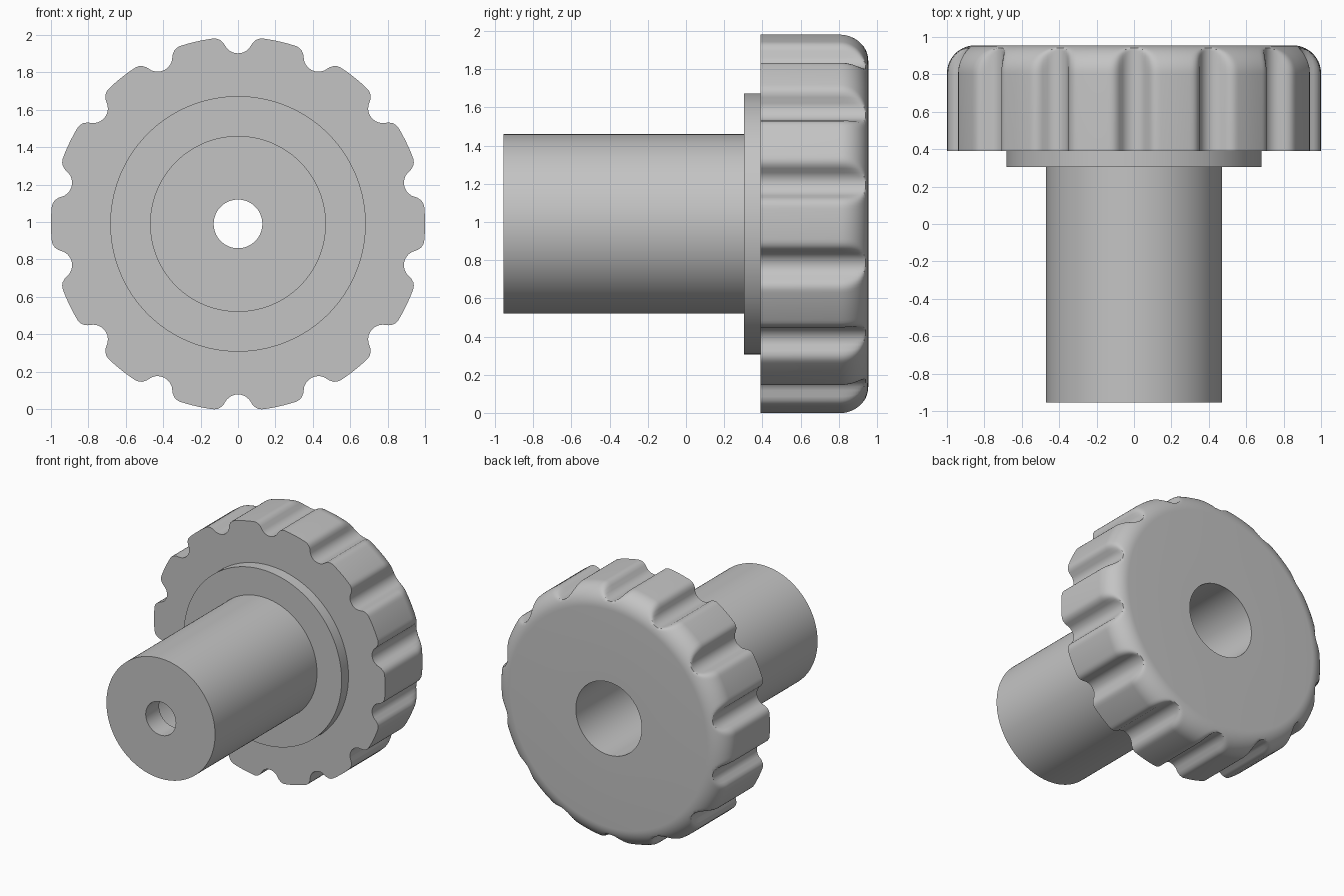
import bpy, bmesh
from math import sin, cos, pi, sqrt, acos, atan2, radians

cube = bpy.data.objects.get("Cube")
if cube:
    bpy.data.objects.remove(cube, do_unlink=True)

GREY = (0.55, 0.55, 0.55, 1.0)
mat = bpy.data.materials.new("plain grey")
mat.use_nodes = True
mat.diffuse_color = GREY
mat.node_tree.nodes["Principled BSDF"].inputs["Base Color"].default_value = GREY

LOBES, STEPS = 14, 28
AXIS_Z = 0.99
GROOVE_R, GROOVE_C, FILLET = 0.08, 0.992, 0.06   # finger groove section
FRONT, BACK, EDGE = 0.39, 0.955, 0.15            # knob depth and rim rounding
BORE = 0.285


def grip_radius(theta, rim):
    """Radius of the fluted outline at angle theta from a groove centre."""
    if rim <= GROOVE_C - GROOVE_R:
        return rim
    d = rim - FILLET
    reach = GROOVE_R + FILLET
    phi = acos(min(1, (d * d + GROOVE_C ** 2 - reach ** 2) / (2 * d * GROOVE_C)))
    if theta >= phi:
        return rim
    k = GROOVE_R / reach
    joint = atan2(k * d * sin(phi), GROOVE_C + k * (d * cos(phi) - GROOVE_C))
    if theta < joint:
        return GROOVE_C * cos(theta) - sqrt(max(0, GROOVE_R ** 2 - (GROOVE_C * sin(theta)) ** 2))
    off = theta - phi
    return d * cos(off) + sqrt(max(0, FILLET ** 2 - (d * sin(off)) ** 2))


def turned_part(name, profile, fluted=()):
    """Sweep a closed (radius, y) loop round the y axis; chosen rings get flutes."""
    count = LOBES * STEPS
    sector = 2 * pi / LOBES
    bm = bmesh.new()
    rings = []
    for i, (radius, y) in enumerate(profile):
        ring = []
        for j in range(count):
            a = 2 * pi * j / count
            local = (j % STEPS) * sector / STEPS
            r = grip_radius(min(local, sector - local), radius) if i in fluted else radius
            ring.append(bm.verts.new((r * sin(a), y, AXIS_Z + r * cos(a))))
        rings.append(ring)
    for i, ring in enumerate(rings):
        nxt = rings[(i + 1) % len(rings)]
        for j in range(count):
            k = (j + 1) % count
            bm.faces.new((ring[j], ring[k], nxt[k], nxt[j]))
    bmesh.ops.recalc_face_normals(bm, faces=bm.faces[:])
    mesh = bpy.data.meshes.new(name)
    bm.to_mesh(mesh)
    bm.free()
    mesh.materials.append(mat)
    obj = bpy.data.objects.new(name, mesh)
    bpy.context.collection.objects.link(obj)
    bpy.ops.object.select_all(action='DESELECT')
    obj.select_set(True)
    bpy.context.view_layer.objects.active = obj
    bpy.ops.object.shade_smooth_by_angle(angle=radians(35))
    return obj


# Hollow shaft with flange and a narrow hole through its front wall
turned_part("shaft", [
    (0.13, -0.955), (0.47, -0.955), (0.47, 0.305), (0.683, 0.305),
    (0.683, FRONT), (BORE, FRONT), (BORE, -0.79), (0.13, -0.79)])

# Fluted hand grip with a rounded rear rim
ROUND = 14
rim = [(1 - EDGE + EDGE * cos(t), BACK - EDGE + EDGE * sin(t))
       for t in (pi / 2 * i / ROUND for i in range(ROUND + 1))]
turned_part("grip", [(BORE, FRONT), (1.0, FRONT)] + rim + [(BORE, BACK)],
            fluted=range(1, ROUND + 3))
